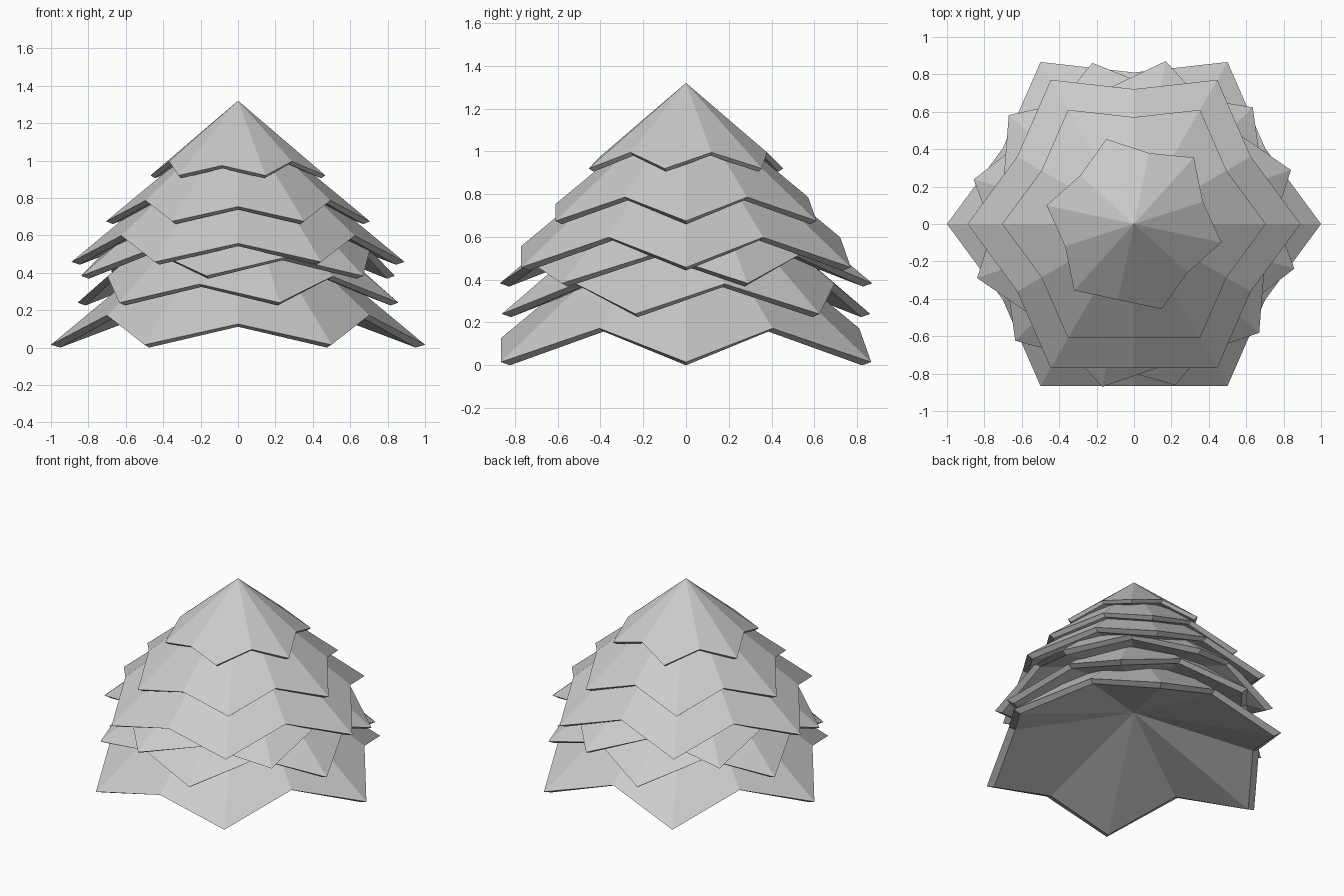
import bpy, bmesh
from math import cos, sin, radians, sqrt

if "Cube" in bpy.data.objects:
    bpy.data.objects.remove(bpy.data.objects["Cube"])

SLOPE = 0.83      # steepness of every foliage cone
NOTCH = 0.81      # notch radius as a share of tip radius


def tier(name, radius, tip_z, turn, apex=None):
    """Six-pointed star cone with a thin bevelled rim and a hollowed underside."""
    bm = bmesh.new()
    upper, lower = [], []
    for i in range(12):
        is_tip = i % 2 == 0
        # the front notch (local 270 degrees) is shallower than the other five
        share = 1 if is_tip else (sqrt(3) / 2 if i == 9 else NOTCH)
        r = radius * share
        z = tip_z + SLOPE * (radius - r)
        a = radians(turn + 30 * i)
        rl = r * 0.95
        drop = 0.015
        upper.append(bm.verts.new((r * cos(a), r * sin(a), z)))
        lower.append(bm.verts.new((rl * cos(a), rl * sin(a), z - drop)))
    top = bm.verts.new((0, 0, apex or tip_z + SLOPE * radius))
    under = bm.verts.new((0, 0, tip_z + 0.345 * radius))
    for i in range(12):
        j = (i + 1) % 12
        bm.faces.new((upper[i], upper[j], top))
        bm.faces.new((lower[i], lower[j], upper[j], upper[i]))
        bm.faces.new((lower[j], lower[i], under))
    mesh = bpy.data.meshes.new(name)
    bm.to_mesh(mesh)
    bm.free()
    bpy.context.collection.objects.link(bpy.data.objects.new(name, mesh))


# Foliage tiers from the ground up: radius, tip height, rotation
tiers = [
    (1.000, 0.015, 0),
    (0.890, 0.240, -15.5),
    (0.887, 0.383, 19),
    (0.890, 0.458, 0),
    (0.705, 0.675, 0),
]
for n, (r, z, turn) in enumerate(tiers, 1):
    tier(f"foliage_tier_{n}", r, z, turn)

# Pointed top tier
tier("foliage_top", 0.478, 0.92, -12, apex=1.32)
